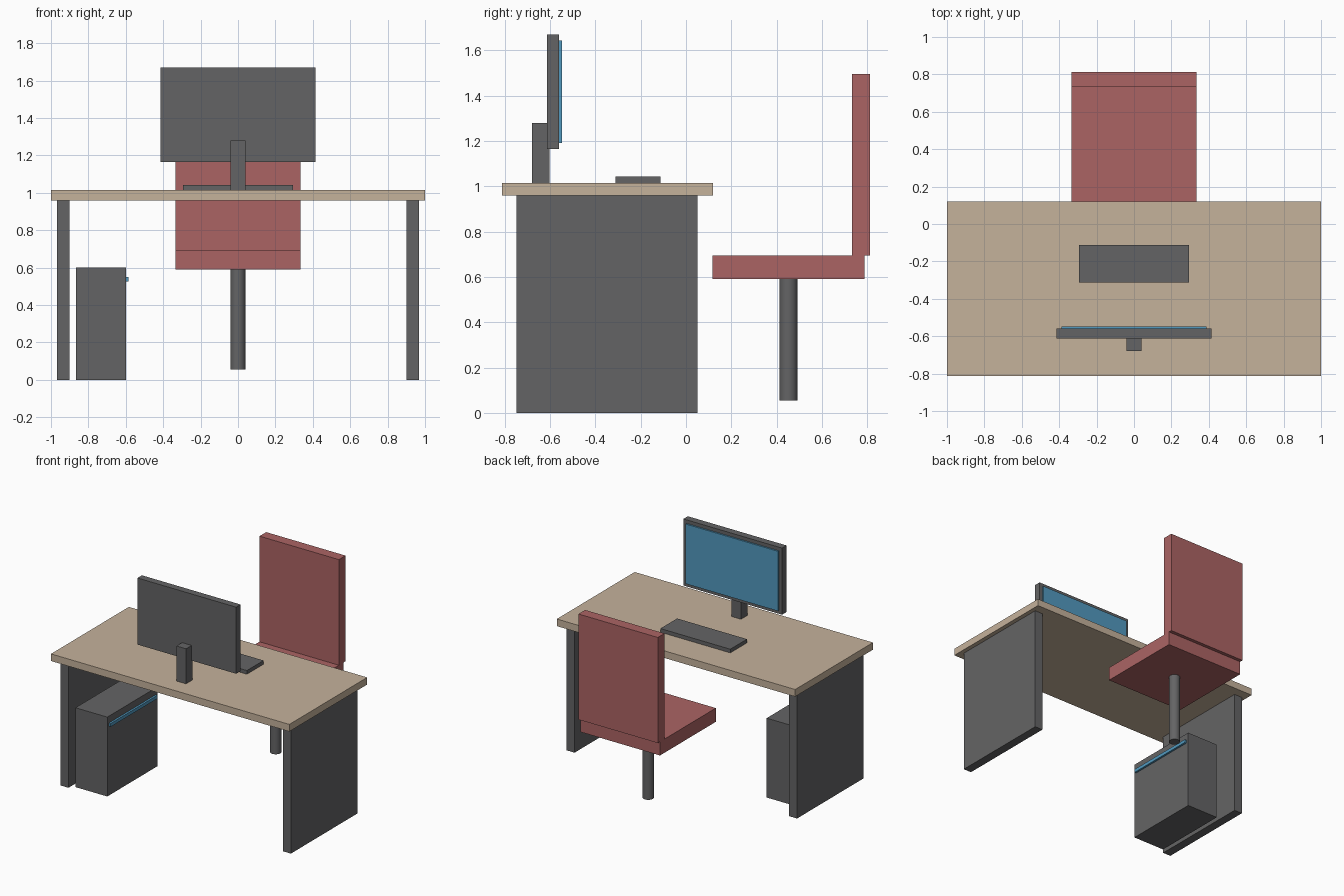
import bpy
import bmesh
from mathutils import Vector

cube = bpy.data.objects.get("Cube")
if cube:
    bpy.data.objects.remove(cube, do_unlink=True)


def material(name, rgb):
    m = bpy.data.materials.new(name)
    m.use_nodes = True
    m.diffuse_color = (*rgb, 1)
    m.node_tree.nodes["Principled BSDF"].inputs["Base Color"].default_value = (*rgb, 1)
    return m


wood = material("light wood", (0.56, 0.445, 0.33))
grey = material("dark grey", (0.127, 0.127, 0.13))
red = material("dusty red", (0.41, 0.127, 0.127))
blue = material("screen blue", (0.085, 0.32, 0.52))


def box(name, mat, x, y, z):
    """Box spanning the given (low, high) range on each axis."""
    low, high = (Vector(v) for v in zip(x, y, z))
    bm = bmesh.new()
    bmesh.ops.create_cube(bm, size=1)
    bmesh.ops.scale(bm, vec=high - low, verts=bm.verts)
    mesh = bpy.data.meshes.new(name)
    bm.to_mesh(mesh)
    bm.free()
    mesh.materials.append(mat)
    ob = bpy.data.objects.new(name, mesh)
    ob.location = (low + high) / 2
    bpy.context.collection.objects.link(ob)
    return ob


# Desk
box("desk_top", wood, (-1, 1), (-0.813, 0.12), (0.96, 1.014))
for side, inner, outer in (("left", 0.9, 0.967), ("right", -0.9, -0.967)):
    box(side + "_desk_leg", grey, sorted((inner, outer)), (-0.747, 0.05), (0, 0.96))

# Computer tower with its light strip
box("computer_tower", grey, (-0.867, -0.6), (-0.71, -0.11), (0, 0.602))
box("tower_light_strip", blue, (-0.6, -0.585), (-0.69, -0.13), (0.525, 0.55))

# Monitor, stand and keyboard
box("monitor_stand", grey, (-0.04, 0.04), (-0.68, -0.602), (1.014, 1.28))
box("monitor_case", grey, (-0.414, 0.414), (-0.613, -0.56), (1.165, 1.67))
box("monitor_screen", blue, (-0.388, 0.388), (-0.56, -0.548), (1.19, 1.643))
box("keyboard", grey, (-0.293, 0.293), (-0.312, -0.112), (1.014, 1.042))

# Chair
box("chair_seat", red, (-0.333, 0.333), (0.118, 0.787), (0.59, 0.694))
box("chair_back", red, (-0.333, 0.333), (0.733, 0.813), (0.694, 1.495))
bpy.ops.mesh.primitive_cylinder_add(vertices=24, radius=0.04, depth=0.535,
                                    location=(0, 0.452, 0.3225))
post = bpy.context.object
post.name = "chair_post"
post.data.materials.append(grey)
bpy.ops.object.shade_smooth_by_angle()
